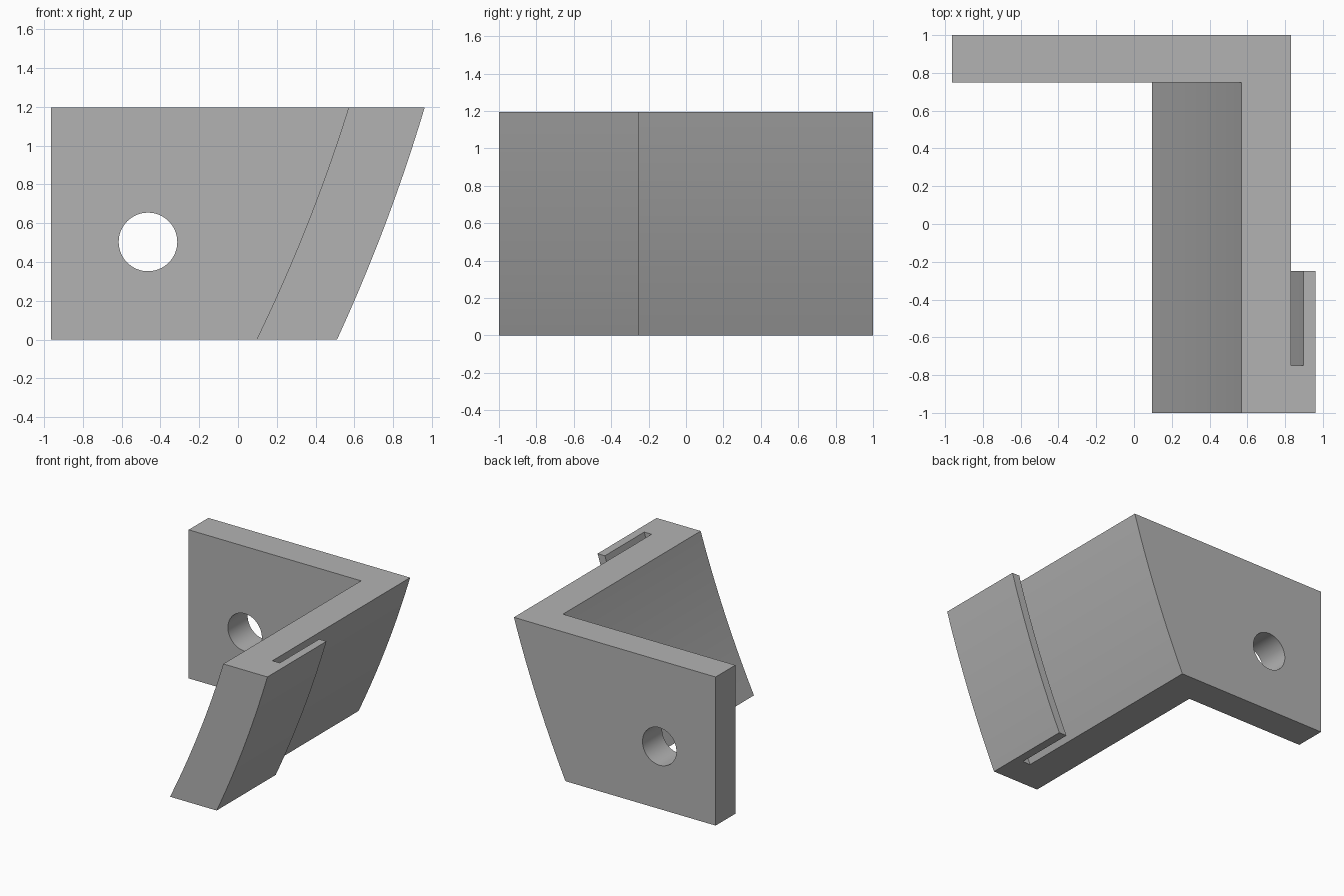
import bpy
import bmesh
import math

cube = bpy.data.objects.get("Cube")
if cube:
    bpy.data.objects.remove(cube, do_unlink=True)

HEIGHT = 1.195
LEVELS = 24
ARC_X, ARC_Z = -7.662, 3.77      # shared centre of the curved faces
INNER, WALL, SLOT, OUTER = 8.625, 8.875, 8.9375, 9.0
END_X = -0.964

grey = bpy.data.materials.new("grey")
grey.use_nodes = True
grey.diffuse_color = (0.45, 0.45, 0.45, 1)
grey.node_tree.nodes["Principled BSDF"].inputs["Base Color"].default_value = grey.diffuse_color


def arc_x(radius, z):
    return ARC_X + math.sqrt(radius ** 2 - (z - ARC_Z) ** 2)


# Plan outline: radius of the curved face (None = straight plate end) and y
outline = [
    (None, 1), (None, 0.75), (INNER, 0.75), (INNER, -1),     # plate and inner wall
    (OUTER, -1), (OUTER, -0.25), (SLOT, -0.25),              # hooked lip
    (SLOT, -0.75), (WALL, -0.75), (WALL, 1),                 # slot and outer wall
]

# Bracket: the outline lofted upward along the concentric arcs
bm = bmesh.new()
rings = []
for i in range(LEVELS + 1):
    z = HEIGHT * i / LEVELS
    rings.append([bm.verts.new((arc_x(r, z) if r else END_X, y, z)) for r, y in outline])
for low, high in zip(rings, rings[1:]):
    for j in range(len(outline)):
        k = (j + 1) % len(outline)
        bm.faces.new((low[j], low[k], high[k], high[j]))
bm.faces.new(rings[0])
bm.faces.new(rings[-1])
bmesh.ops.recalc_face_normals(bm, faces=bm.faces[:])
bmesh.ops.dissolve_limit(bm, angle_limit=math.radians(0.05),
                         verts=bm.verts[:], edges=bm.edges[:])
mesh = bpy.data.meshes.new("bracket")
bm.to_mesh(mesh)
bm.free()
mesh.materials.append(grey)
bracket = bpy.data.objects.new("bracket", mesh)
bpy.context.collection.objects.link(bracket)

# Round hole through the back plate
bpy.ops.mesh.primitive_cylinder_add(vertices=64, radius=0.151, depth=0.6,
                                    location=(-0.464, 0.875, 0.503),
                                    rotation=(math.pi / 2, 0, 0))
cutter = bpy.context.object
cutter.name = "hole_cutter"
cutter.hide_render = True
cutter.data.materials.append(grey)

cut = bracket.modifiers.new("hole", "BOOLEAN")
cut.operation = "DIFFERENCE"
cut.solver = "EXACT"
cut.object = cutter
bpy.ops.object.select_all(action="DESELECT")
bracket.select_set(True)
bpy.context.view_layer.objects.active = bracket
bpy.ops.object.modifier_apply(modifier=cut.name)
bpy.data.objects.remove(cutter, do_unlink=True)
bpy.ops.object.shade_smooth_by_angle(angle=math.radians(30))
